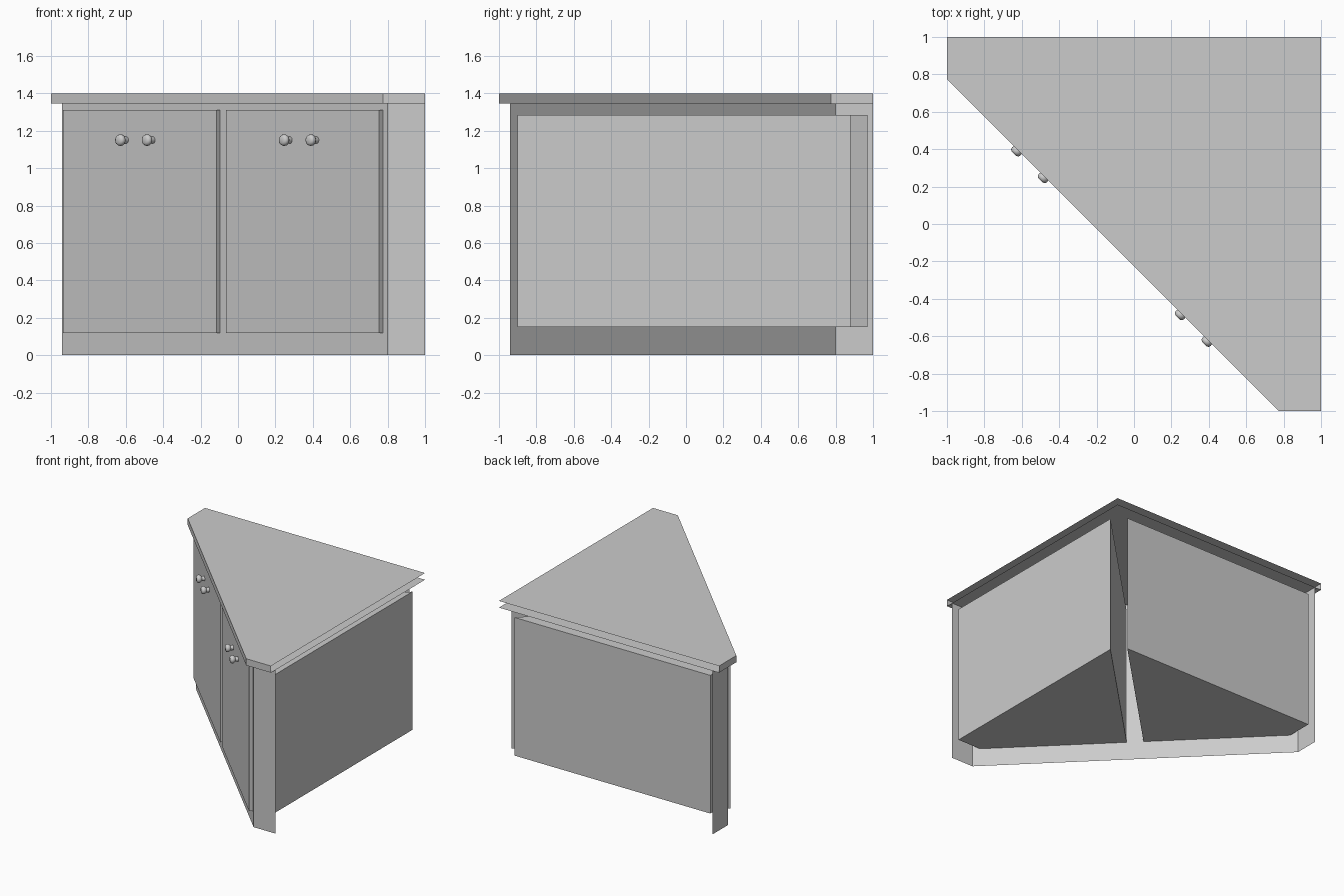
import bpy, bmesh, math
from mathutils import Matrix, Vector

cube = bpy.data.objects.get("Cube")
if cube:
    bpy.data.objects.remove(cube, do_unlink=True)

grey = bpy.data.materials.new("light_grey")
grey.use_nodes = True
colour = (0.6, 0.6, 0.6, 1.0)
grey.diffuse_color = colour
grey.node_tree.nodes["Principled BSDF"].inputs["Base Color"].default_value = colour


def finish(name, bm):
    mesh = bpy.data.meshes.new(name)
    bm.to_mesh(mesh)
    bm.free()
    mesh.materials.append(grey)
    obj = bpy.data.objects.new(name, mesh)
    bpy.context.collection.objects.link(obj)
    return obj


def shell(name, path, levels, closed=False, caps=False, skip=()):
    """Raise a plan path through z levels; skip leaves out (segment, level) cells."""
    bm = bmesh.new()
    rows = [[bm.verts.new((x, y, z)) for x, y in path] for z in levels]
    n = len(path)
    for i in range(n if closed else n - 1):
        j = (i + 1) % n
        for k in range(len(levels) - 1):
            if (i, k) not in skip:
                bm.faces.new((rows[k][i], rows[k][j], rows[k + 1][j], rows[k + 1][i]))
    if caps:
        bm.faces.new(rows[0][::-1])
        bm.faces.new(rows[-1])
    return finish(name, bm)


def swapped(path):
    """Mirror a plan path across the diagonal x = y, keeping its winding."""
    return [(y, x) for x, y in reversed(path)]


# Worktop: top and underside sheets with front edges, open against the walls
bm = bmesh.new()
plan = [(-1, 1), (-1, 0.775), (0.775, -1), (1, -1), (1, 1)]
low, high = [[bm.verts.new((x, y, z)) for x, y in plan] for z in (1.345, 1.4)]
bm.faces.new(low[::-1])
bm.faces.new(high)
for i in range(3):
    bm.faces.new((low[i], low[i + 1], high[i + 1], high[i]))
finish("worktop", bm)

# Front frame with end flanges and two door openings
frame = [(-0.94, 1), (-0.94, 0.8), (-0.9, 0.76), (-0.115, -0.025),
         (-0.025, -0.115), (0.76, -0.9), (0.8, -0.94), (1, -0.94)]
shell("front_frame", frame, (0, 0.15, 1.285, 1.345), skip={(2, 1), (4, 1)})

# Two storage compartments, open towards the doors
bay = [(0.76, -0.9), (0.97, -0.9), (0.97, 0.88), (-0.025, -0.115)]
# Two doors standing proud of the frame
door = [(-0.065, -0.115), (0.755, -0.935), (0.775, -0.915), (-0.045, -0.095)]
for side, turn in (("right", swapped), ("left", list)):
    shell(side + "_compartment", turn(bay), (0.15, 1.285), caps=True,
          closed=True, skip={(3, 0)})
    shell(side + "_door", turn(door), (0.118, 1.31), closed=True, caps=True)

# Knobs: a turned profile of (radius, distance from the door)
profile = [(0.019, 0), (0.019, 0.022), (0.03, 0.034), (0.031, 0.045),
           (0.027, 0.055), (0.017, 0.061)]
SIDES = 16
outward = Vector((-1, -1, 0)).normalized()
facing = outward.to_track_quat('Z', 'Y').to_matrix().to_4x4()
for number, offset in enumerate((-1.018, -0.733, 0.733, 1.018), 1):
    bm = bmesh.new()
    rings = [[bm.verts.new((r * math.cos(2 * math.pi * i / SIDES),
                            r * math.sin(2 * math.pi * i / SIDES), d))
              for i in range(SIDES)] for r, d in profile]
    for a, b in zip(rings, rings[1:]):
        for i in range(SIDES):
            j = (i + 1) % SIDES
            bm.faces.new((a[i], a[j], b[j], b[i]))
    bm.faces.new(rings[0][::-1])
    bm.faces.new(rings[-1])
    base = Vector(((-0.18 + offset) / 2, (-0.18 - offset) / 2, 1.15))
    bm.transform(Matrix.Translation(base) @ facing)
    knob = finish(f"knob_{number}", bm)
    bpy.ops.object.select_all(action='DESELECT')
    knob.select_set(True)
    bpy.context.view_layer.objects.active = knob
    bpy.ops.object.shade_smooth_by_angle(angle=math.radians(40))
